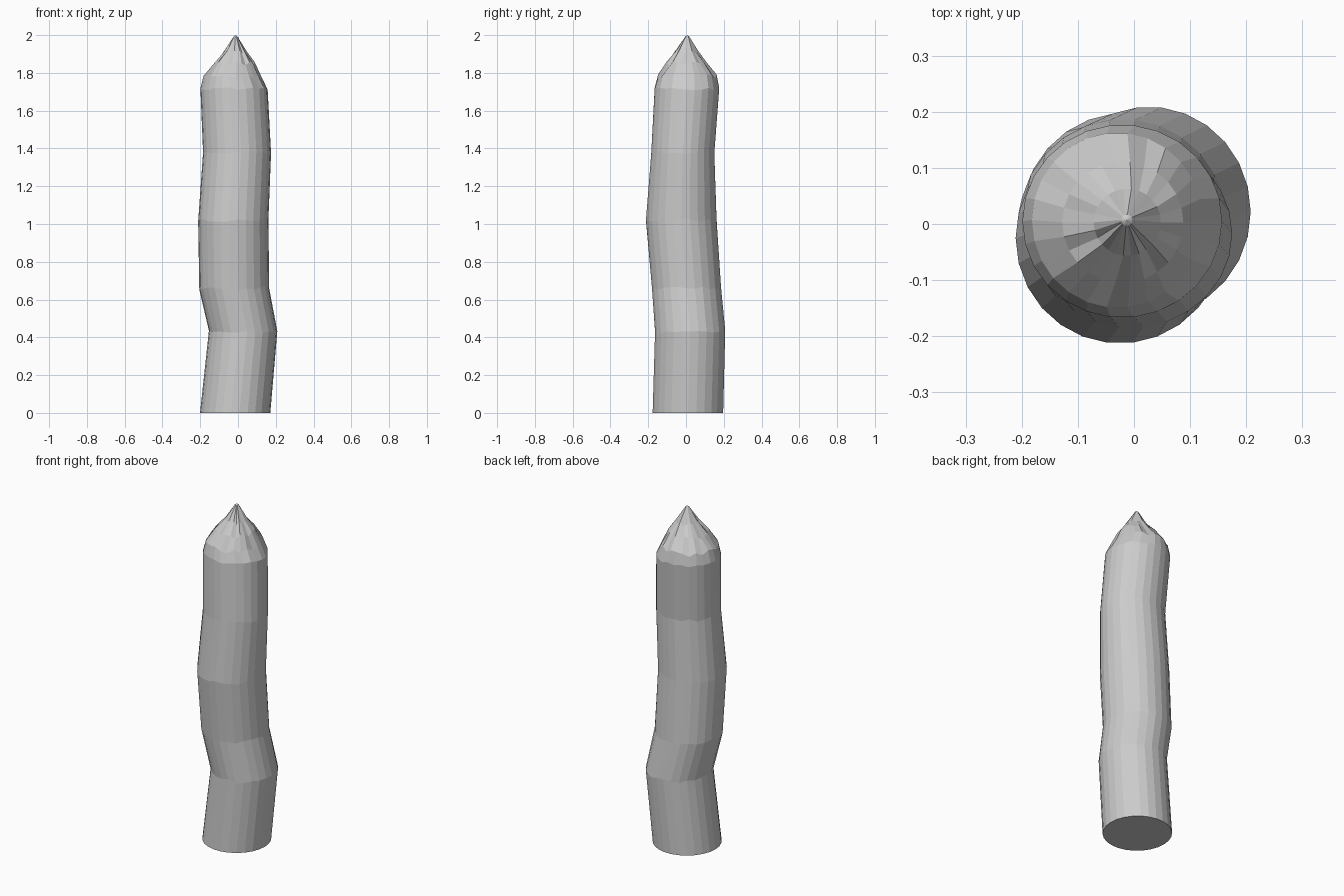
import bpy
import bmesh
import random
from math import cos, sin, tau

cube = bpy.data.objects.get("Cube")
if cube:
    bpy.data.objects.remove(cube, do_unlink=True)

random.seed(4)
SIDES = 26

# Plain grey stone
stone = bpy.data.materials.new("grey stone")
stone.use_nodes = True
stone.diffuse_color = (0.6, 0.6, 0.6, 1)
stone.node_tree.nodes["Principled BSDF"].inputs["Base Color"].default_value = (0.6, 0.6, 0.6, 1)

# Rings of the crooked shaft and its pointed tip:
# height, centre x, centre y, radius x, radius y, roughness
RINGS = [
    (0.00, -0.015, 0.010, 0.186, 0.188, 0.0),
    (0.43, 0.027, 0.022, 0.181, 0.187, 0.008),
    (0.66, -0.020, 0.003, 0.185, 0.184, 0.008),
    (1.02, -0.025, -0.025, 0.186, 0.188, 0.008),
    (1.38, -0.005, -0.017, 0.180, 0.168, 0.008),
    (1.715, -0.021, 0.005, 0.178, 0.172, 0.008),
    (1.78, -0.030, 0.007, 0.152, 0.156, 0.012),
    (1.85, -0.020, 0.003, 0.108, 0.108, 0.012),
    (1.91, -0.012, 0.003, 0.060, 0.060, 0.010),
    (1.993, -0.013, 0.007, 0.010, 0.010, 0.0),
]


def add_ring(bm, z, cx, cy, rx, ry, rough):
    ring = []
    for i in range(SIDES):
        a = tau * i / SIDES
        dz = random.uniform(-rough, rough)
        ring.append(bm.verts.new((cx + rx * cos(a), cy + ry * sin(a), z + dz)))
    return ring


bm = bmesh.new()
rings = [add_ring(bm, *r) for r in RINGS]

# Walls between neighbouring rings
for low, high in zip(rings, rings[1:]):
    for i in range(SIDES):
        j = (i + 1) % SIDES
        bm.faces.new((low[i], low[j], high[j], high[i]))

# Flat base and sharp point
bm.faces.new(rings[0][::-1])
tip = bm.verts.new((-0.013, 0.007, 2.0))
for i in range(SIDES):
    bm.faces.new((rings[-1][i], rings[-1][(i + 1) % SIDES], tip))

bmesh.ops.recalc_face_normals(bm, faces=bm.faces)
mesh = bpy.data.meshes.new("crooked_stake")
bm.to_mesh(mesh)
bm.free()
mesh.materials.append(stone)
stake = bpy.data.objects.new("crooked_stake", mesh)
bpy.context.collection.objects.link(stake)
